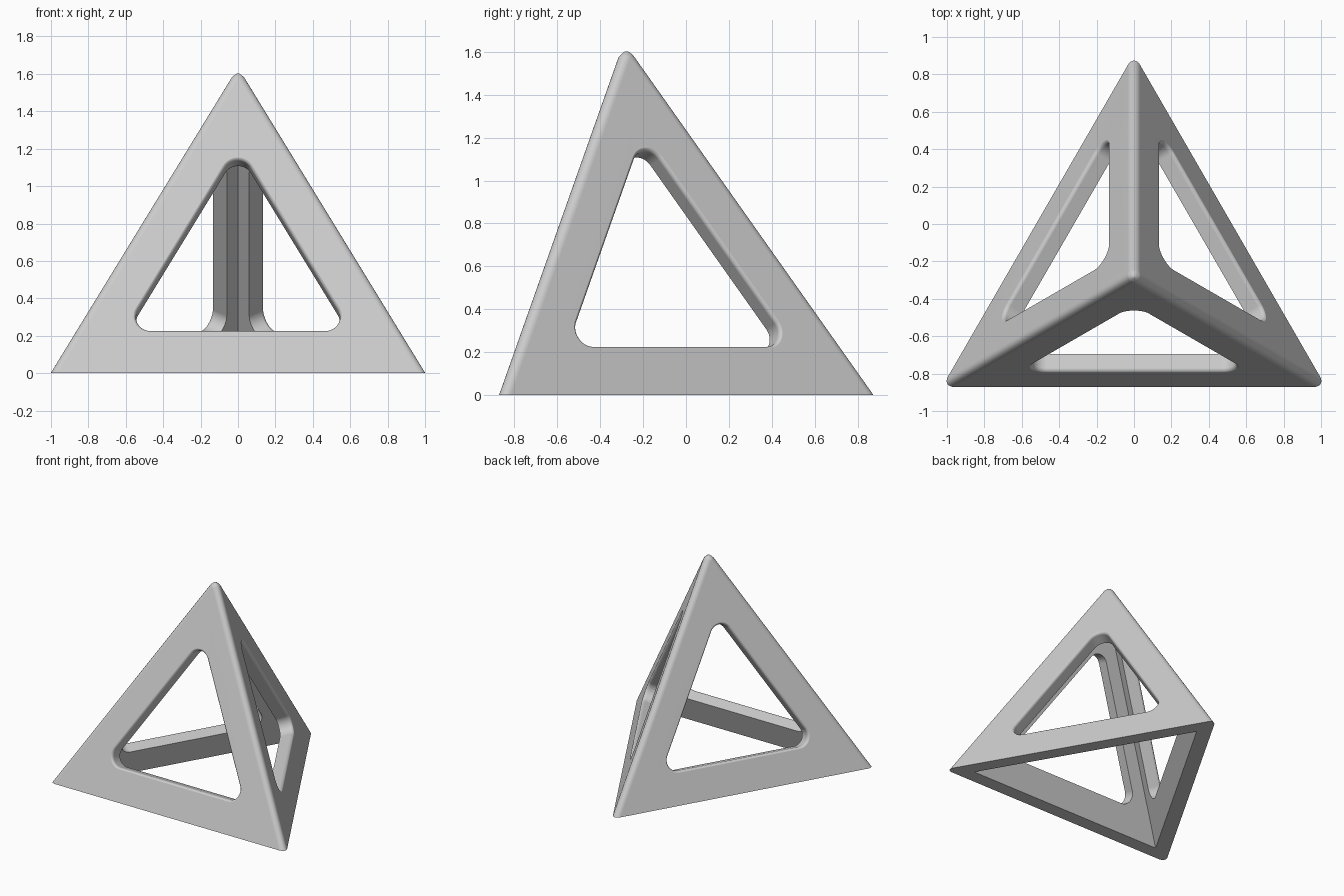
import bpy, bmesh
from math import sin, cos, pi, sqrt, radians
from mathutils import Vector, Matrix

if "Cube" in bpy.data.objects:
    bpy.data.objects.remove(bpy.data.objects["Cube"], do_unlink=True)

INRADIUS = 0.5927            # base triangle, also every face triangle
CENTRE_Y = -0.2785
HEIGHT = INRADIUS * 2 * sqrt(2)
EDGE_ROUND = 0.04
WALL = 0.10
BORDER = 0.245               # edge of a face to its window
CORNER = 0.078               # window corner radius
RIM = 0.023                  # rounded rim of a window
PROUD = 0.0015               # rim starts just above the face for a clean cut

grey = bpy.data.materials.new("plain grey")
grey.use_nodes = True
colour = (0.6, 0.6, 0.6, 1)
grey.diffuse_color = colour
grey.node_tree.nodes["Principled BSDF"].inputs["Base Color"].default_value = colour


def make_object(name, bm):
    bmesh.ops.recalc_face_normals(bm, faces=bm.faces[:])
    mesh = bpy.data.meshes.new(name)
    bm.to_mesh(mesh)
    bm.free()
    mesh.materials.append(grey)
    obj = bpy.data.objects.new(name, mesh)
    bpy.context.collection.objects.link(obj)
    return obj


def pyramid(apex_z, drop):
    """Regular tetrahedron with its apex at apex_z, running on down to -drop."""
    bm = bmesh.new()
    radius = (apex_z + drop) / sqrt(2)
    apex = bm.verts.new((0, CENTRE_Y, apex_z))
    base = [bm.verts.new((radius * cos(a), CENTRE_Y + radius * sin(a), -drop))
            for a in (pi / 2 + k * 2 * pi / 3 for k in range(3))]
    bm.faces.new(base)
    for k in range(3):
        bm.faces.new((apex, base[k], base[(k + 1) % 3]))
    return bm, apex


def window_ring(bm, depth, grow):
    """Rounded triangle lying at a depth under the face."""
    reach = 2 * (INRADIUS - BORDER - CORNER)
    ring = []
    for k in range(3):
        mid = pi / 2 + k * 2 * pi / 3
        for i in range(13):
            a = mid + (i / 12 - 0.5) * 2 * pi / 3
            r = CORNER + grow
            ring.append(bm.verts.new((reach * cos(mid) + r * cos(a),
                                      reach * sin(mid) + r * sin(a), depth)))
    return ring


def add_window(bm, turn):
    layers = [(RIM * (1 - cos(t)) - PROUD, RIM * (1 - sin(t)))
              for t in (i / 6 * pi / 2 for i in range(7))]
    layers.append((WALL + 0.04, 0))
    rings = [window_ring(bm, d, g) for d, g in layers]
    for low, high in zip(rings, rings[1:]):
        for i in range(len(low)):
            j = (i + 1) % len(low)
            bm.faces.new((low[i], low[j], high[j], high[i]))
    bm.faces.new(rings[0])
    bm.faces.new(rings[-1])
    # Lay the window on the front face, then turn it to its own side
    up = Vector((0, 1 / 3, sqrt(8) / 3))
    inward = Vector((0, sqrt(8) / 3, -1 / 3))
    lay = Matrix((Vector((1, 0, 0)), up, inward)).transposed().to_4x4()
    lay.translation = Vector((0, -INRADIUS, 0)) + up * INRADIUS
    place = Matrix.Translation((0, CENTRE_Y, 0)) @ Matrix.Rotation(turn, 4, "Z")
    bmesh.ops.transform(bm, matrix=place @ lay, verts=[v for r in rings for v in r])


# Outer body: rounded slanted edges and tip, cut flat at the base
bm, apex = pyramid(HEIGHT, 0.5)
bmesh.ops.bevel(bm, geom=list(apex.link_edges), offset=EDGE_ROUND * sqrt(2),
                offset_type="OFFSET", segments=8, profile=0.5, affect="EDGES")
bmesh.ops.bisect_plane(bm, geom=bm.verts[:] + bm.edges[:] + bm.faces[:],
                       plane_co=(0, 0, 0), plane_no=(0, 0, -1), clear_outer=True)
bmesh.ops.holes_fill(bm, edges=[e for e in bm.edges if e.is_boundary])
frame = make_object("pyramid_frame", bm)

# Sharp hollow open at the base, and three separate windows
windows = bmesh.new()
for k in range(3):
    add_window(windows, radians(120 * k))
cutters = [make_object("hollow_cutter", pyramid(HEIGHT - 3 * WALL, 0.2)[0]),
           make_object("window_cutter", windows)]

bpy.ops.object.select_all(action="DESELECT")
bpy.context.view_layer.objects.active = frame
frame.select_set(True)
for cutter in cutters:
    cutter.hide_render = True
    mod = frame.modifiers.new("cut", "BOOLEAN")
    mod.operation = "DIFFERENCE"
    mod.solver = "EXACT"
    mod.use_self = True
    mod.object = cutter
    bpy.ops.object.modifier_apply(modifier=mod.name)
    bpy.data.objects.remove(cutter, do_unlink=True)

# Smooth rounds, crisp inner edges, flat faces
bpy.ops.object.shade_smooth_by_angle(angle=radians(30))
weighted = frame.modifiers.new("flat faces", "WEIGHTED_NORMAL")
weighted.keep_sharp = True
